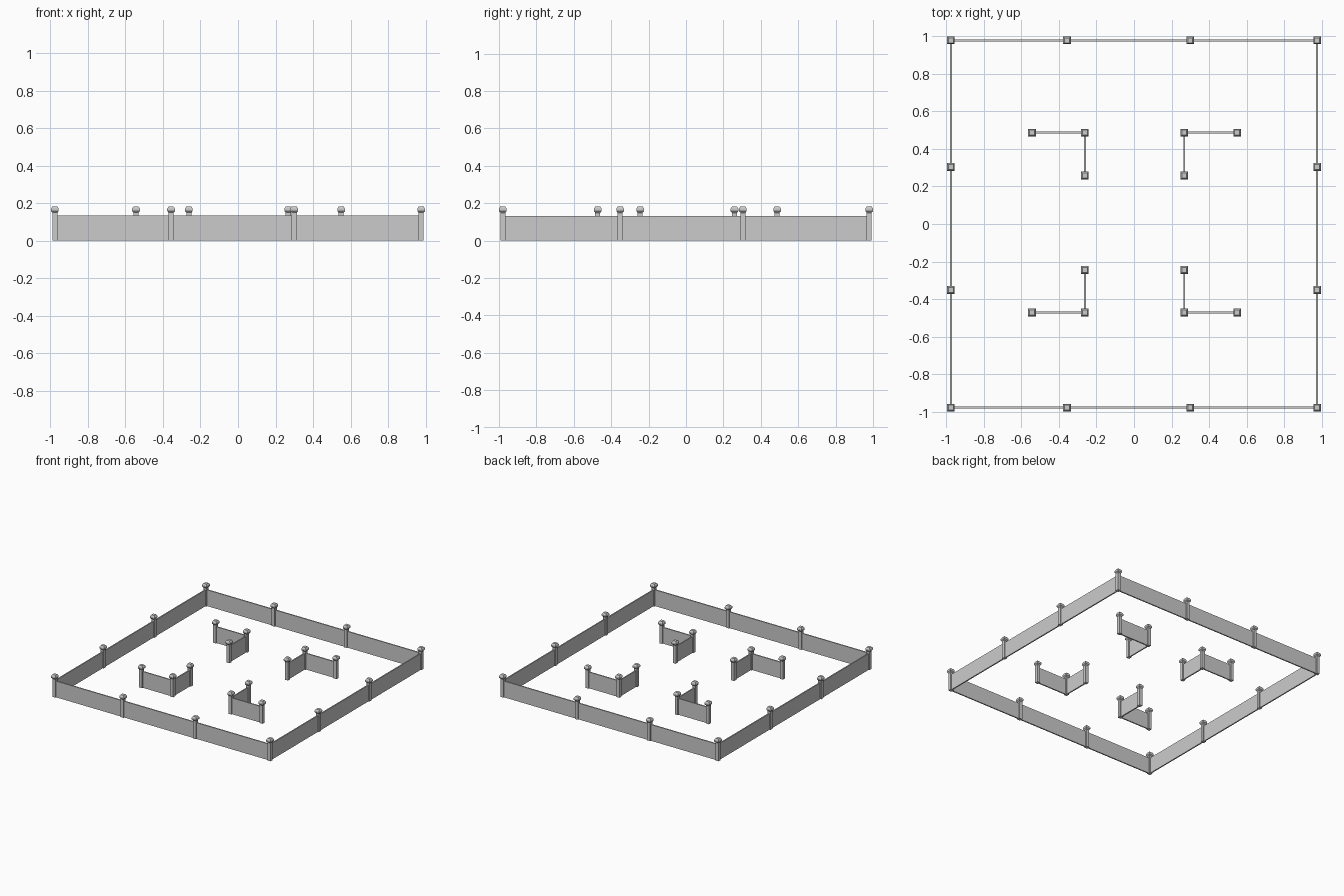
import bpy, bmesh
from mathutils import Vector

if "Cube" in bpy.data.objects:
    bpy.data.objects.remove(bpy.data.objects["Cube"])

WALL_H, WALL_T = 0.133, 0.010

# square post profile: (half width, height), shaft then flared cap
PROFILE = [(0.0135, 0.0), (0.0135, 0.149), (0.0205, 0.158),
           (0.0205, 0.171), (0.013, 0.183)]


def new_object(name, bm):
    bmesh.ops.recalc_face_normals(bm, faces=bm.faces)
    mesh = bpy.data.meshes.new(name)
    bm.to_mesh(mesh)
    bm.free()
    obj = bpy.data.objects.new(name, mesh)
    bpy.context.collection.objects.link(obj)
    return obj


def post(name, x, y):
    bm = bmesh.new()
    rings = [[bm.verts.new((x + sx * r, y + sy * r, z))
              for sx, sy in ((-1, -1), (1, -1), (1, 1), (-1, 1))]
             for r, z in PROFILE]
    for a, b in zip(rings, rings[1:]):
        for i in range(4):
            j = (i + 1) % 4
            bm.faces.new((a[i], a[j], b[j], b[i]))
    bm.faces.new(rings[0][::-1])
    bm.faces.new(rings[-1])
    return new_object(name, bm)


def wall(name, p, q):
    p, q = Vector(p), Vector(q)
    mid, d = (p + q) / 2, q - p
    bm = bmesh.new()
    bmesh.ops.create_cube(bm, size=1)
    bmesh.ops.scale(bm, verts=bm.verts,
                    vec=(max(abs(d.x), WALL_T), max(abs(d.y), WALL_T), WALL_H))
    bmesh.ops.translate(bm, verts=bm.verts, vec=(mid.x, mid.y, WALL_H / 2))
    return new_object(name, bm)


def run(prefix, points, closed=False):
    # posts at every point, wall panels between neighbours
    for p in points:
        post(prefix + "_post", *p)
    ends = points[1:] + (points[:1] if closed else [])
    for p, q in zip(points, ends):
        wall(prefix + "_wall", p, q)


# outer boundary
X, Y = 0.9765, 0.9795
xm, ym = (-0.357, 0.300), (-0.352, 0.304)
run("outer",
    [(-X, -Y), (xm[0], -Y), (xm[1], -Y), (X, -Y), (X, ym[0]), (X, ym[1]),
     (X, Y), (xm[1], Y), (xm[0], Y), (-X, Y), (-X, ym[1]), (-X, ym[0])],
    closed=True)

# four inner corner walls
for x_far, x_near in ((-0.544, -0.262), (0.550, 0.268)):
    for y_far, y_near in ((-0.472, -0.245), (0.487, 0.259)):
        run("inner", [(x_far, y_far), (x_near, y_far), (x_near, y_near)])
